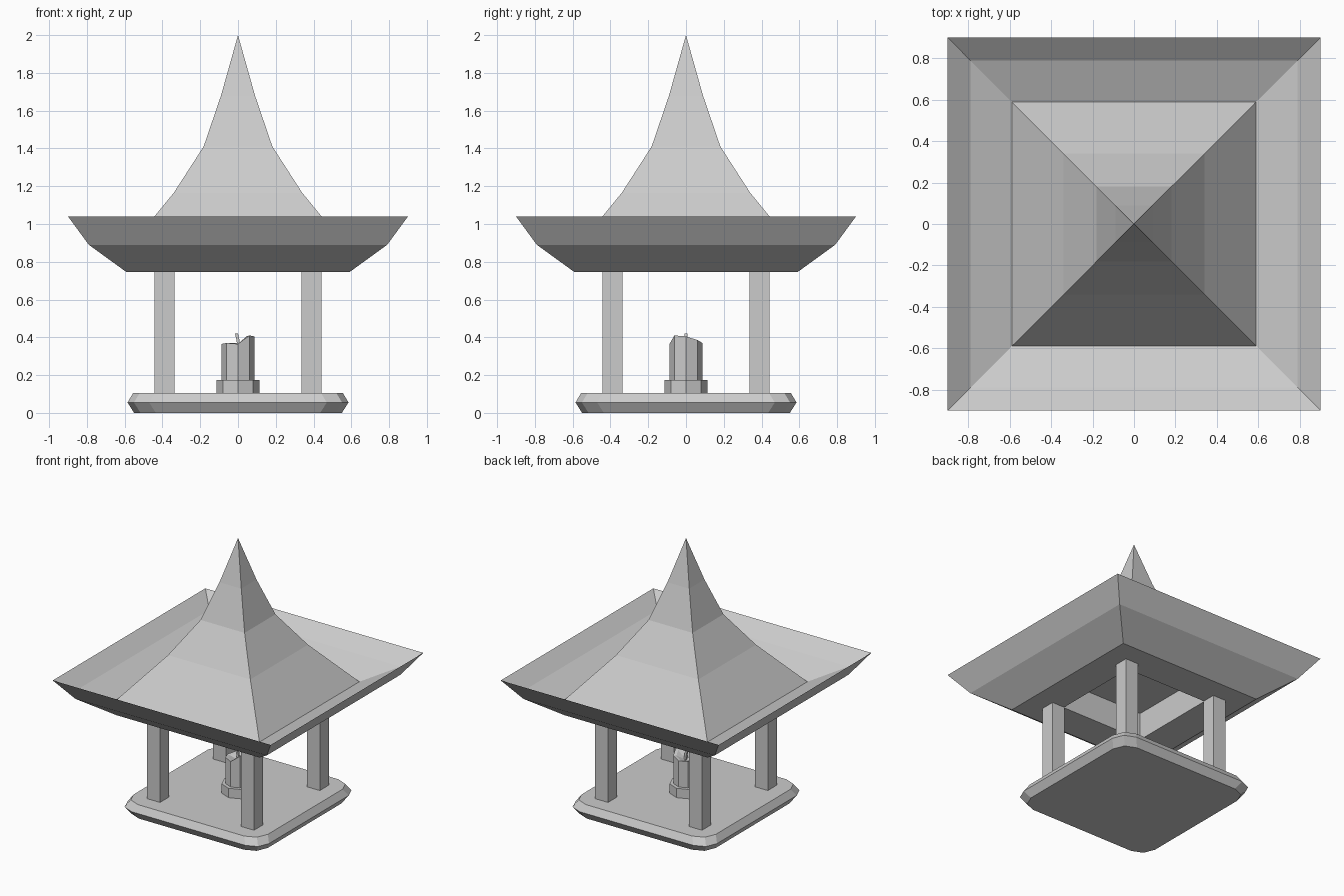
import bpy, bmesh
from math import cos, sin, pi

if "Cube" in bpy.data.objects:
    bpy.data.objects.remove(bpy.data.objects["Cube"])


def finish(bm, name):
    bmesh.ops.recalc_face_normals(bm, faces=bm.faces)
    me = bpy.data.meshes.new(name)
    bm.to_mesh(me)
    bm.free()
    ob = bpy.data.objects.new(name, me)
    bpy.context.collection.objects.link(ob)
    return ob


def loft(name, rings, apex=None):
    """Skin a stack of equal-sized point rings; cap the ends or close to an apex."""
    bm = bmesh.new()
    loops = [[bm.verts.new(p) for p in r] for r in rings]
    n = len(loops[0])
    for a, b in zip(loops, loops[1:]):
        for i in range(n):
            j = (i + 1) % n
            bm.faces.new((a[i], a[j], b[j], b[i]))
    bm.faces.new(loops[0])
    if apex:
        tip = bm.verts.new(apex)
        for i in range(n):
            bm.faces.new((loops[-1][i], loops[-1][(i + 1) % n], tip))
    else:
        bm.faces.new(loops[-1])
    return finish(bm, name)


def square(r, z):
    return [(-r, -r, z), (r, -r, z), (r, r, z), (-r, r, z)]


def rounded_square(r, z):
    # quarter corner with two segments, turned four times
    corner = [(r, r - .115), (r - .034, r - .034), (r - .115, r)]
    pts = []
    for k in range(4):
        c, s = round(cos(k * pi / 2)), round(sin(k * pi / 2))
        pts += [(x * c - y * s, x * s + y * c, z) for x, y in corner]
    return pts


def octagon(r, z, cx=0, cy=0):
    zs = z if isinstance(z, list) else [z] * 8
    return [(cx + r * cos(i * pi / 4), cy + r * sin(i * pi / 4), zs[i]) for i in range(8)]


# Base slab with bevelled rim
loft("base", [rounded_square(r, z) for r, z in [(.55, 0), (.585, .055), (.555, .105)]])

# Four square pillars
for ix, sx in enumerate((-1, 1)):
    for iy, sy in enumerate((-1, 1)):
        rings = [[(sx * .388 + x, sy * .388 + y, z) for x, y, z in square(.053, h)]
                 for h in (.1, .745)]
        loft(f"pillar_{ix}{iy}", rings)

# Roof: recessed ceiling, soffit, upturned eaves, valley, then spire
profile = [(.34, .95), (.34, .745), (.59, .745), (.79, .89), (.9, 1.04), (.79, .95),
           (.59, .86), (.34, 1.165), (.182, 1.41), (.09, 1.68)]
loft("roof", [square(r, z) for r, z in profile], apex=(0, 0, 2))

# Candle holder
loft("candle_holder", [octagon(.113, .1), octagon(.113, .175)])

# Candle with uneven, hollowed top
rim = [.405, .385, .37, .37, .365, .37, .365, .41]
loft("candle", [octagon(.087, .17), octagon(.087, rim), octagon(.065, [z - .004 for z in rim])],
     apex=(0, 0, .345))

# Wick, leaning slightly
wick = [[(cx + x, y, z) for x, y, z in square(.008, z)]
        for cx, z in ((.006, .34), (.0, .385), (-.008, .42))]
loft("wick", wick)
